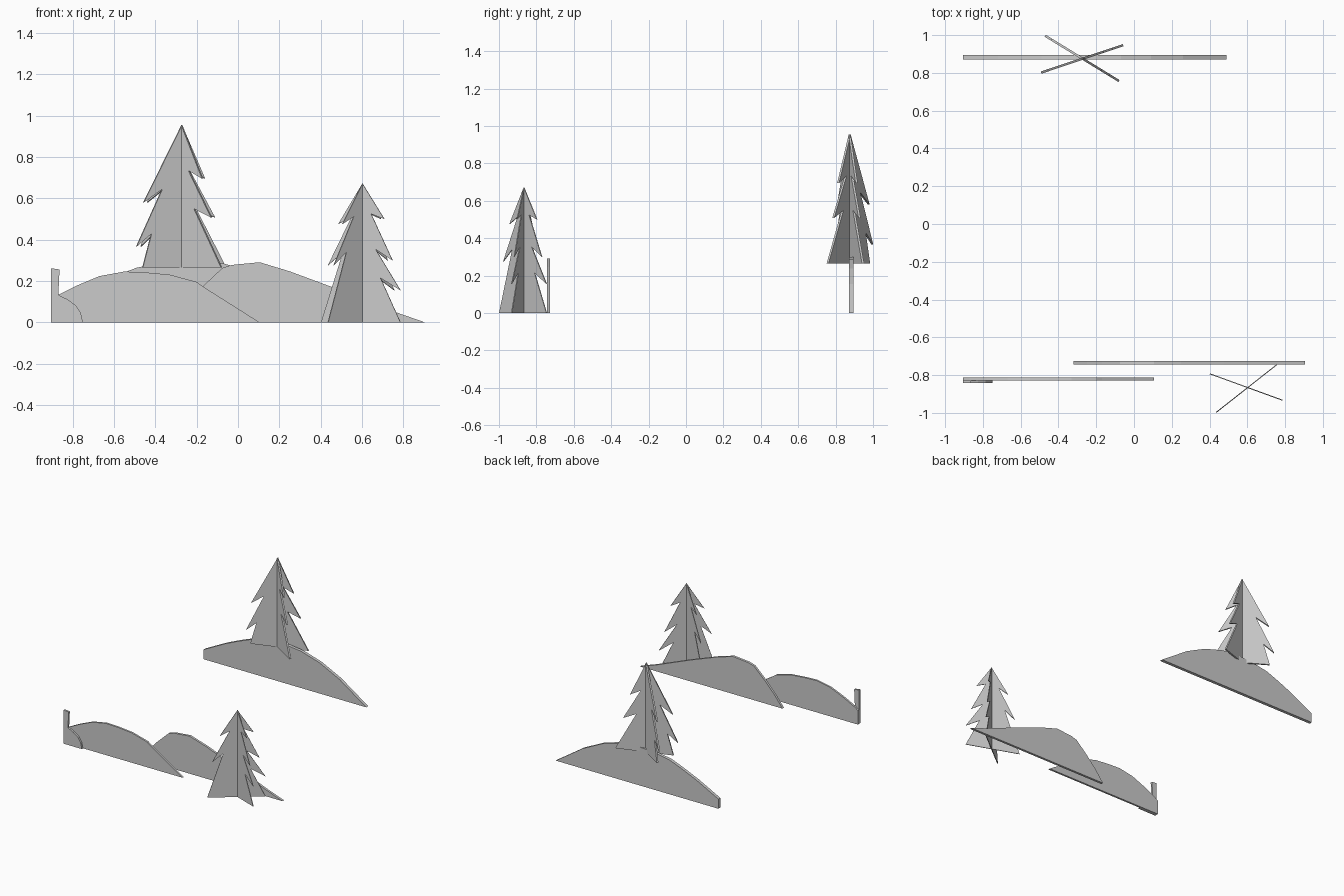
import bpy, bmesh
from math import radians
from mathutils import Matrix

if "Cube" in bpy.data.objects:
    bpy.data.objects.remove(bpy.data.objects["Cube"])


def plate(name, outline, thickness, location, angle=0):
    """Upright flat cut-out: (u, z) outline, centred on its plane, turned about z."""
    bm = bmesh.new()
    face = bm.faces.new([bm.verts.new((u, -thickness / 2, z)) for u, z in outline])
    ext = bmesh.ops.extrude_face_region(bm, geom=[face])
    verts = [g for g in ext["geom"] if isinstance(g, bmesh.types.BMVert)]
    bmesh.ops.translate(bm, verts=verts, vec=(0, thickness, 0))
    bmesh.ops.recalc_face_normals(bm, faces=bm.faces)
    bmesh.ops.transform(bm, matrix=Matrix.Rotation(radians(angle), 4, 'Z'), verts=bm.verts)
    mesh = bpy.data.meshes.new(name)
    bm.to_mesh(mesh)
    bm.free()
    obj = bpy.data.objects.new(name, mesh)
    obj.location = location
    bpy.context.collection.objects.link(obj)
    return obj


def tree(name, left, right, apex, thickness, location, angles):
    """Two crossed saw-tooth panels; left and right edges run from top to bottom."""
    outline = [(0, apex)] + right + [(-r, z) for r, z in reversed(left)]
    for i, angle in enumerate(angles):
        plate(f"{name}_panel_{i + 1}", outline, thickness, location, angle)


# Rolling hills
plate("back_hill", [
    (-0.905, 0), (-0.905, 0.075), (-0.72, 0.17), (-0.6, 0.222), (-0.49, 0.265),
    (-0.35, 0.29), (-0.2, 0.3), (-0.07, 0.285), (0.09, 0.238), (0.26, 0.155),
    (0.49, 0)], 0.024, (0, 0.884, 0))
plate("middle_hill", [
    (-0.32, 0), (-0.25, 0.09), (-0.17, 0.175), (-0.075, 0.264), (-0.03, 0.278),
    (0.105, 0.291), (0.25, 0.247), (0.477, 0.163), (0.77, 0.047), (0.905, 0)],
    0.018, (0, -0.735, 0))
plate("front_hill", [
    (-0.905, 0), (-0.905, 0.11), (-0.87, 0.133), (-0.78, 0.178), (-0.67, 0.224),
    (-0.55, 0.246), (-0.45, 0.242), (-0.33, 0.231), (-0.2, 0.196), (-0.17, 0.174),
    (0.105, 0)], 0.015, (0, -0.8205, 0))

# Post with a rounded mound at its foot
plate("post_and_mound", [
    (-0.905, 0), (-0.905, 0.262), (-0.863, 0.256), (-0.869, 0.133), (-0.825, 0.112),
    (-0.785, 0.083), (-0.76, 0.045), (-0.75, 0)], 0.015, (0, -0.8355, 0))

# Crossed-panel fir trees
tree("front_tree",
     left=[(0.125, 0.475), (0.055, 0.512), (0.178, 0.275), (0.1, 0.34), (0.213, 0)],
     right=[(0.113, 0.5), (0.045, 0.525), (0.155, 0.3), (0.067, 0.355),
            (0.196, 0.155), (0.093, 0.215), (0.196, 0)],
     apex=0.672, thickness=0.005, location=(0.602, -0.866, 0), angles=(38.2, -20))
tree("back_tree",
     left=[(0.195, 0.315), (0.1, 0.38), (0.232, 0.101), (0.155, 0.165), (0.2, 0)],
     right=[(0.118, 0.43), (0.04, 0.47), (0.169, 0.242), (0.072, 0.285), (0.226, 0)],
     apex=0.69, thickness=0.012, location=(-0.272, 0.875, 0.265), angles=(-31.5, 18.5))
